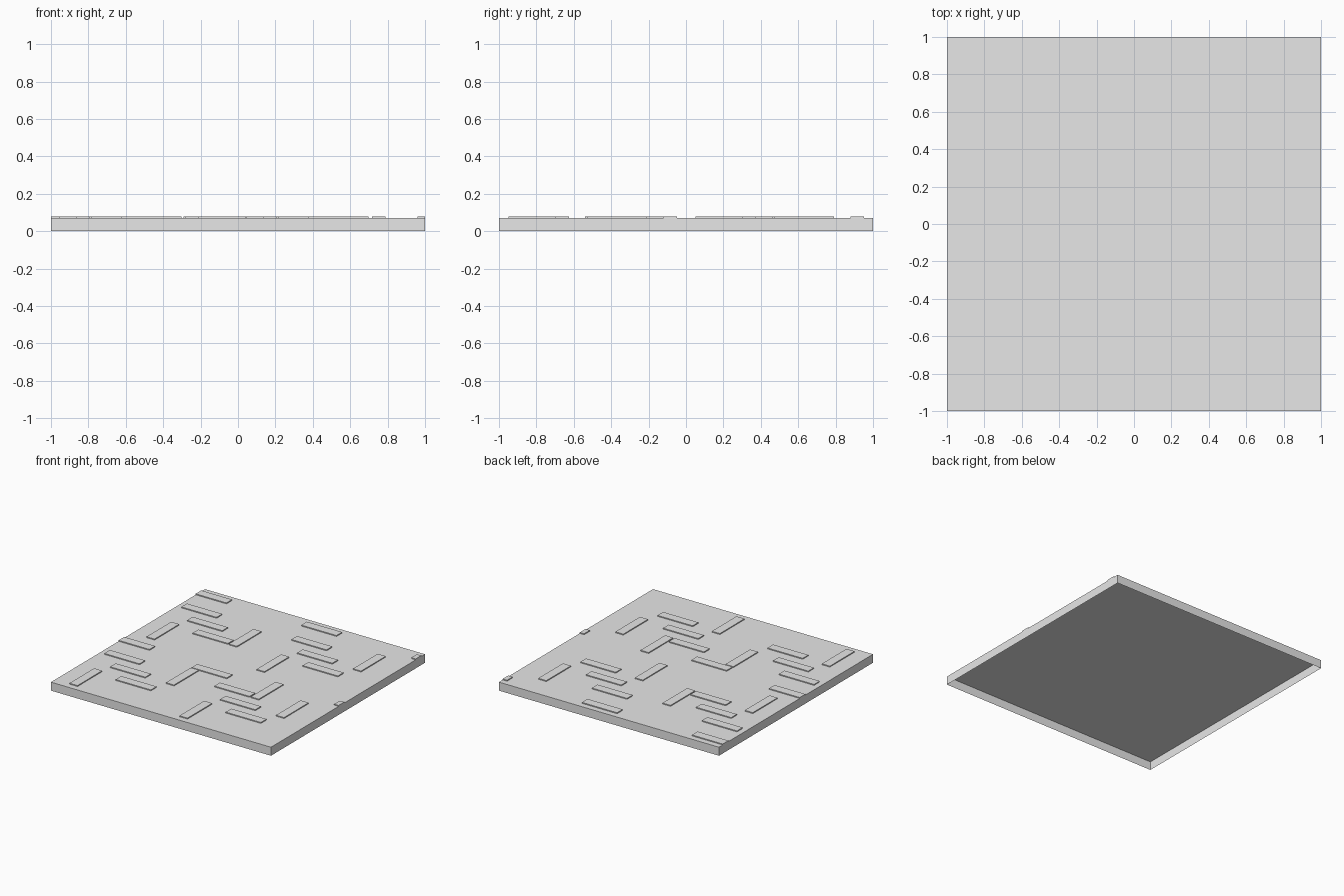
import bpy
import bmesh

cube = bpy.data.objects.get("Cube")
if cube:
    bpy.data.objects.remove(cube, do_unlink=True)

GREY = (0.8, 0.8, 0.8, 1.0)
grey = bpy.data.materials.new("light grey")
grey.use_nodes = True
grey.diffuse_color = GREY
grey.node_tree.nodes["Principled BSDF"].inputs["Base Color"].default_value = GREY

SLAB_TOP, PLATE_TOP = 0.07, 0.078
LENGTH, WIDTH = 0.32, 0.073


def open_box(name, x0, x1, y0, y1, z0, z1):
    """Thin-walled box with an open underside."""
    bm = bmesh.new()
    bmesh.ops.create_cube(bm, size=1)
    bottom = [f for f in bm.faces if f.normal.z < -0.5]
    bmesh.ops.delete(bm, geom=bottom, context='FACES_ONLY')
    for v in bm.verts:
        v.co = (x1 if v.co.x > 0 else x0,
                y1 if v.co.y > 0 else y0,
                z1 if v.co.z > 0 else z0)
    mesh = bpy.data.meshes.new(name)
    bm.to_mesh(mesh)
    bm.free()
    mesh.materials.append(grey)
    obj = bpy.data.objects.new(name, mesh)
    bpy.context.collection.objects.link(obj)


def raised_plate(name, x, y, sx, sy):
    """Low plate on the slab, trimmed at the slab edges."""
    open_box(name, max(x - sx / 2, -1), min(x + sx / 2, 1),
             y - sy / 2, y + sy / 2, SLAB_TOP, PLATE_TOP)


# Slab, hollow from below
open_box("slab", -1, 1, -1, 1, 0, SLAB_TOP)

# Plates that repeat in each quarter of the slab
across = [(-0.88, 0.915), (-0.795, 0.665), (-0.625, 0.497), (-0.462, 0.337)]
for row in range(2):
    for col in range(2):
        for x, y in across:
            # the last quarter has its top plate moved aside
            if row and col and y > 0.9:
                x, y = -1.12, 0.835
            raised_plate("cross_plate", x + col, y - row, LENGTH, WIDTH)
        raised_plate("upright_plate", -0.83 + col, 0.21 - row, WIDTH, LENGTH)
    # Far ends of the plates that wrap over the side edge
    raised_plate("wrapped_plate_end", 1.12, 0.915 - row, LENGTH, WIDTH)
    raised_plate("upright_plate", 0.753, 0.63 - row, WIDTH, LENGTH)

# Single upright plates
for x, y in [(-0.255, 0.457), (-0.247, -0.37), (0.413, -0.212)]:
    raised_plate("upright_plate", x, y, WIDTH, LENGTH)
